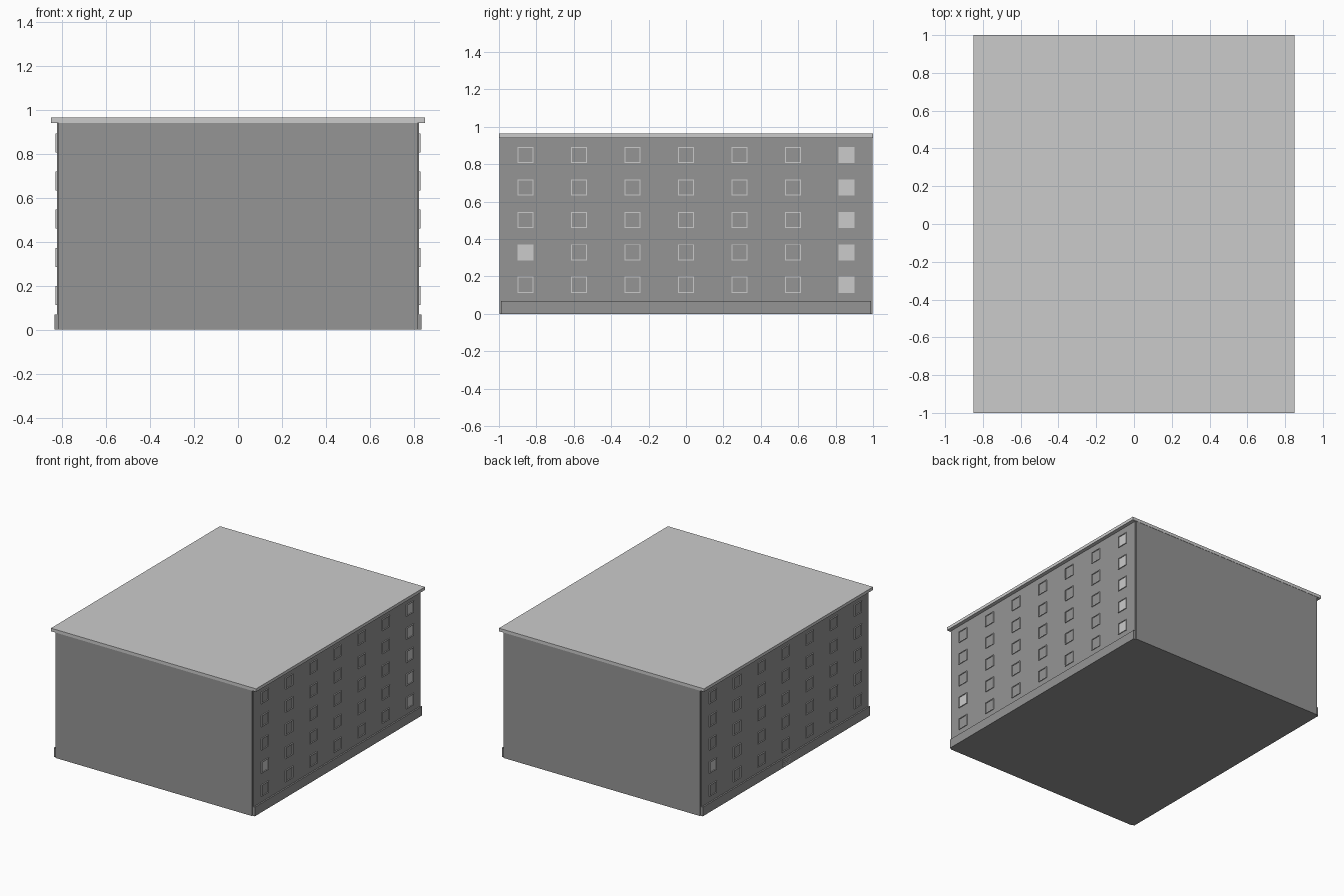
import bpy, bmesh

if "Cube" in bpy.data.objects:
    bpy.data.objects.remove(bpy.data.objects["Cube"])


def grey(name, v):
    m = bpy.data.materials.new(name)
    m.diffuse_color = (v, v, v, 1)
    m.use_nodes = True
    m.node_tree.nodes["Principled BSDF"].inputs["Base Color"].default_value = m.diffuse_color
    return m


WALL = grey("dark_wall", 0.3)


def add_box(bm, x0, x1, y0, y1, z0, z1):
    vs = bmesh.ops.create_cube(bm, size=1)["verts"]
    for v in vs:
        v.co.x = x1 if v.co.x > 0 else x0
        v.co.y = y1 if v.co.y > 0 else y0
        v.co.z = z1 if v.co.z > 0 else z0


def make(name, boxes, mat=None):
    bm = bmesh.new()
    for b in boxes:
        add_box(bm, *b)
    bmesh.ops.recalc_face_normals(bm, faces=bm.faces)
    me = bpy.data.meshes.new(name)
    bm.to_mesh(me)
    bm.free()
    ob = bpy.data.objects.new(name, me)
    bpy.context.collection.objects.link(ob)
    if mat:
        me.materials.append(mat)
    return ob


def side_box(s, depth0, depth1, y0, y1, z0, z1):
    xs = sorted((s * depth0, s * depth1))
    return (*xs, y0, y1, z0, z1)


# Main block: end walls with notched corners against the window walls
make("end_walls", [(-0.815, 0.815, -0.998, 0.998, 0, 0.94)], WALL)
make("window_walls", [(-0.822, 0.822, -0.988, 0.988, 0, 0.94)], WALL)

# Flat overhanging roof slab
make("roof_slab", [(-0.85, 0.85, -1, 1, 0.94, 0.963)])

H, T = 0.043, 0.005   # window half size, frame bar width
IN, OUT = 0.815, 0.829
LIT = {1: {(6, r) for r in range(5)} | {(0, 1)}, -1: {(6, 1)}}

for s, side in ((1, "right"), (-1, "left")):
    # Base plinth along the window wall
    make(side + "_plinth", [side_box(s, 0.80, 0.833, -0.99, 0.99, 0, 0.068)], WALL)

    # Seven columns by five rows of raised frames
    frames, light_panes, dark_panes = [], [], []
    for c in range(7):
        y = (c - 3) * 0.286
        for r in range(5):
            z = 0.155 + r * 0.1735
            for a in (-1, 1):
                ya = sorted((y + a * H, y + a * (H - T)))
                za = sorted((z + a * H, z + a * (H - T)))
                frames.append(side_box(s, IN, OUT, *ya, z - H, z + H))
                frames.append(side_box(s, IN, OUT, y - H + T, y + H - T, *za))
            k = H - T
            pane = side_box(s, IN, 0.8235, y - k, y + k, z - k, z + k)
            (light_panes if (c, r) in LIT[s] else dark_panes).append(pane)
    make(side + "_window_frames", frames)
    make(side + "_light_panes", light_panes)
    make(side + "_dark_panes", dark_panes, WALL)

# Slatted basement vent in the left plinth
make("basement_vent", [side_box(-1, 0.82, 0.8345, -0.045, 0.045, z, z + 0.006)
                       for z in (0.012, 0.026, 0.040, 0.054)])
